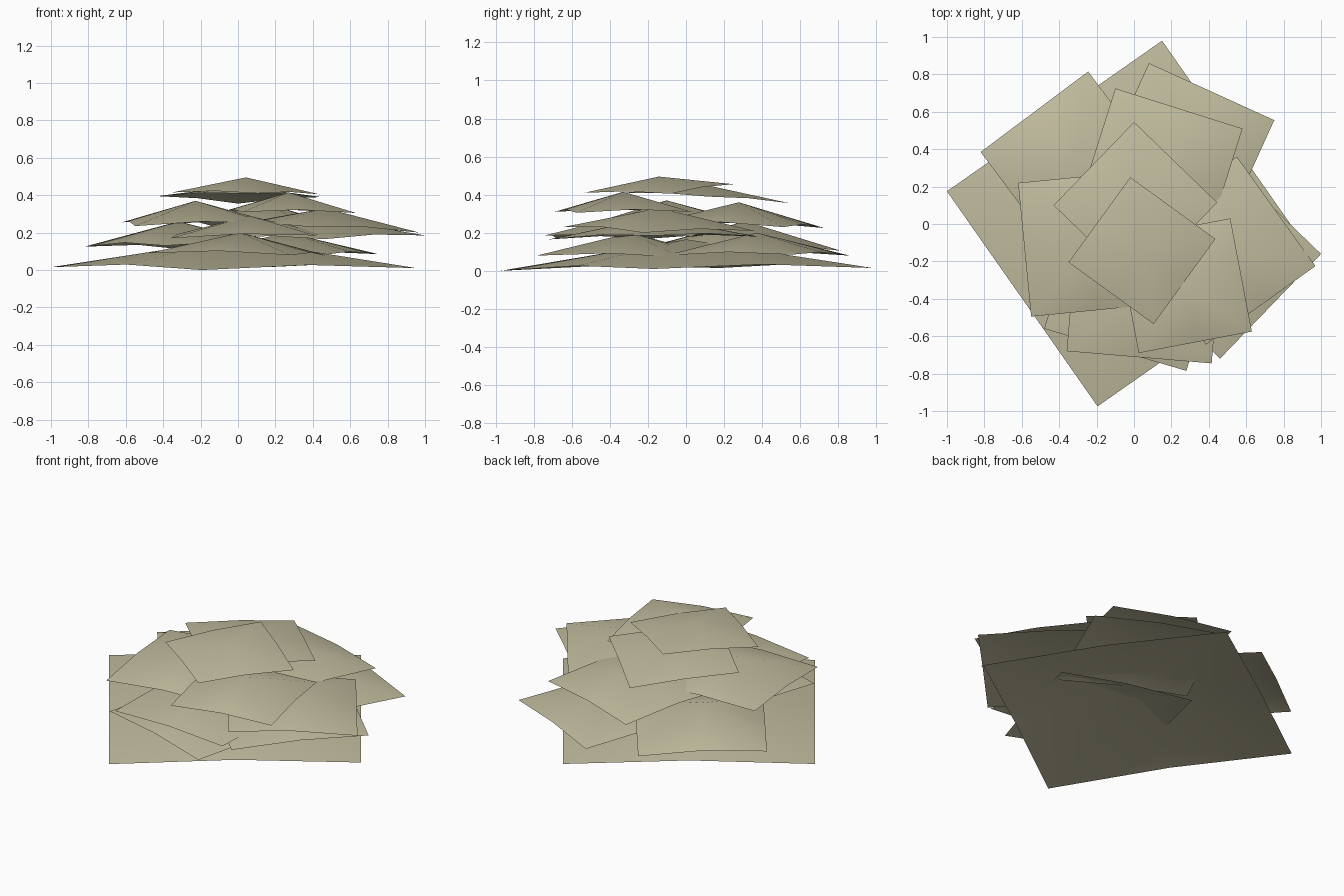
import bpy
import bmesh
from mathutils import Vector

default = bpy.data.objects.get("Cube")
if default:
    bpy.data.objects.remove(default, do_unlink=True)

# One straw-coloured material for every sheet
straw = bpy.data.materials.new("pale_straw")
straw.use_nodes = True
straw_colour = (0.53, 0.50, 0.34, 1)
straw.diffuse_color = straw_colour
straw.node_tree.nodes["Principled BSDF"].inputs["Base Color"].default_value = straw_colour


def sheet(name, first, second, heights, peak):
    """Square sheet, sagging at the corners and raised in the middle.

    The first two corners run clockwise; the other two complete the square.
    """
    a, b = Vector(first), Vector(second)
    edge = b - a
    across = Vector((edge.y, -edge.x))
    corners = [Vector((p.x, p.y, z))
               for p, z in zip((a, b, b + across, a + across), heights)]
    average = sum(corners, Vector((0, 0, 0))) / len(corners)
    lift = (peak - average.z) * 0.14

    # Rim alternates between corners and slightly lifted edge midpoints
    rim = []
    for i, corner in enumerate(corners):
        following = corners[(i + 1) % len(corners)]
        rim += [corner, (corner + following) / 2 + Vector((0, 0, lift))]

    bm = bmesh.new()
    ring = [bm.verts.new(p) for p in rim]
    middle = bm.verts.new((average.x, average.y, peak))
    for i, vert in enumerate(ring):
        face = bm.faces.new((middle, ring[(i + 1) % len(ring)], vert))
        face.smooth = True
    mesh = bpy.data.meshes.new(name)
    bm.to_mesh(mesh)
    bm.free()
    mesh.materials.append(straw)
    obj = bpy.data.objects.new(name, mesh)
    bpy.context.collection.objects.link(obj)
    return obj


# Wide ground sheet
sheet("ground_sheet", (-1, .175), (.15, .98), (.015, .015, .01, 0), .165)

# Lower ring of sheets
sheet("lower_front_sheet", (.28, -.785), (-.48, -.56), (.08, .09, .07, .07), .2)
sheet("lower_back_sheet", (.08, .86), (.75, .555), (.08, .085, .08, .09), .2)
sheet("lower_right_sheet", (-.82, .385), (-.245, .815), (.125, .105, .13, .13), .26)

# Middle ring of sheets
sheet("middle_left_sheet", (1, -.16), (.46, -.72), (.185, .165, .17, .18), .28)
sheet("middle_front_sheet", (.415, -.745), (-.36, -.68), (.185, .17, .18, .18), .29)
sheet("middle_back_sheet", (-.1, .725), (.58, .51), (.225, .23, .25, .25), .36)

# Upper ring of sheets
sheet("upper_left_sheet", (.55, .36), (.97, -.225), (.21, .2, .23, .24), .33)
sheet("upper_right_sheet", (-.55, -.495), (-.62, .22), (.235, .255, .26, .25), .37)
sheet("upper_front_sheet", (.63, -.575), (.025, -.69), (.305, .31, .31, .31), .415)

# Two small sheets on top
sheet("top_back_sheet", (-.43, .1), (0, .545), (.395, .355, .39, .41), .45)
sheet("top_front_sheet", (-.02, .25), (.435, -.08), (.455, .405, .41, .415), .495)
